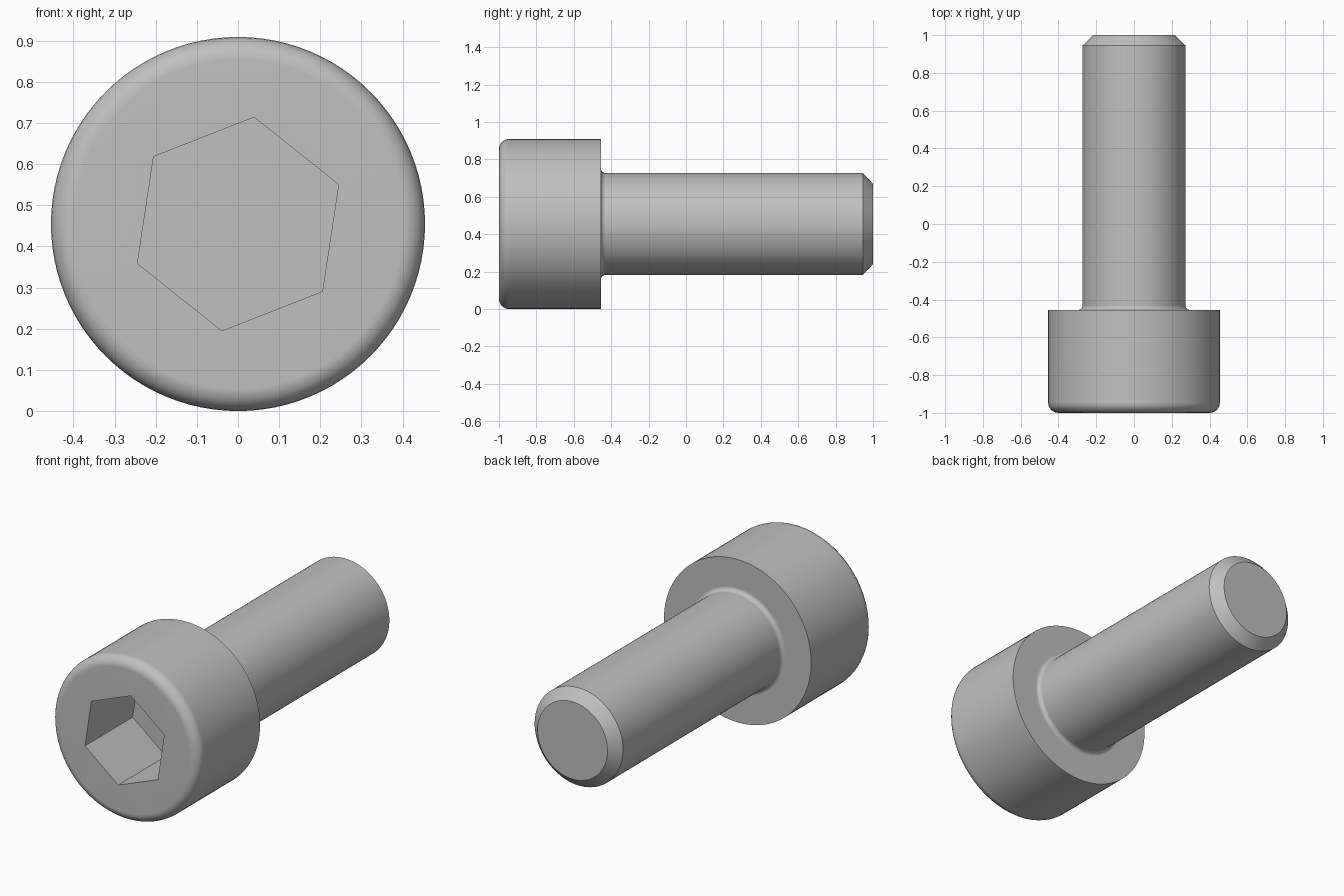
import bpy, bmesh
from math import sin, cos, pi, radians

if "Cube" in bpy.data.objects:
    bpy.data.objects.remove(bpy.data.objects["Cube"])

SIDES = 96
HEAD_R, SHANK_R, TIP_R = 0.4545, 0.2727, 0.216
HEAD_BACK = -0.4545
ROUND, NECK, CHAMFER = 0.0545, 0.023, 0.055
SOCKET_R, SOCKET_DEPTH, SOCKET_TURN = 0.2624, 0.42, radians(81.4)


def arc(cr, cy, radius, start, end, steps=6):
    """Profile points (radius, y) along a fillet."""
    angles = [radians(start + (end - start) * i / steps) for i in range(steps + 1)]
    return [(cr + radius * cos(a), cy + radius * sin(a)) for a in angles]


def ring(bm, radius, y, count, turn=0.0):
    """Closed loop of vertices around the screw axis."""
    angles = [turn + 2 * pi * i / count for i in range(count)]
    return [bm.verts.new((radius * cos(a), y, HEAD_R + radius * sin(a))) for a in angles]


def bridge(bm, a, b):
    n = len(a)
    for i in range(n):
        j = (i + 1) % n
        bm.faces.new((a[i], a[j], b[j], b[i]))


def loop_edges(bm, loop):
    return [bm.edges.get((loop[i - 1], loop[i])) for i in range(len(loop))]


# Turned outline: rounded head, neck fillet, shank, chamfered tip
profile = arc(HEAD_R - ROUND, -1 + ROUND, ROUND, -90, 0)
profile.append((HEAD_R, HEAD_BACK))
profile += arc(SHANK_R + NECK, HEAD_BACK + NECK, NECK, 270, 180)
profile += [(SHANK_R, 1 - CHAMFER), (TIP_R, 1)]

bm = bmesh.new()
rings = [ring(bm, r, y, SIDES) for r, y in profile]
for a, b in zip(rings, rings[1:]):
    bridge(bm, a, b)
bm.faces.new(rings[-1])

# Hex socket: walls and floor
mouth = ring(bm, SOCKET_R, -1, 6, SOCKET_TURN)
floor = ring(bm, SOCKET_R, -1 + SOCKET_DEPTH, 6, SOCKET_TURN)
bridge(bm, mouth, floor)
bm.faces.new(floor)

# Flat head face between the socket mouth and the rounded rim
bmesh.ops.triangle_fill(bm, use_beauty=True,
                        edges=loop_edges(bm, rings[0]) + loop_edges(bm, mouth))
bmesh.ops.recalc_face_normals(bm, faces=bm.faces)

mesh = bpy.data.meshes.new("socket_screw")
bm.to_mesh(mesh)
bm.free()
screw = bpy.data.objects.new("socket_screw", mesh)
bpy.context.collection.objects.link(screw)

# Steel colour
steel = bpy.data.materials.new("steel_grey")
steel.use_nodes = True
colour = (0.53, 0.53, 0.53, 1)
steel.diffuse_color = colour
steel.node_tree.nodes["Principled BSDF"].inputs["Base Color"].default_value = colour
mesh.materials.append(steel)

# Smooth curved surfaces, crisp edges
bpy.ops.object.select_all(action="DESELECT")
screw.select_set(True)
bpy.context.view_layer.objects.active = screw
bpy.ops.object.shade_smooth_by_angle(angle=radians(30))
weighted = screw.modifiers.new("flat_face_normals", "WEIGHTED_NORMAL")
weighted.keep_sharp = True
